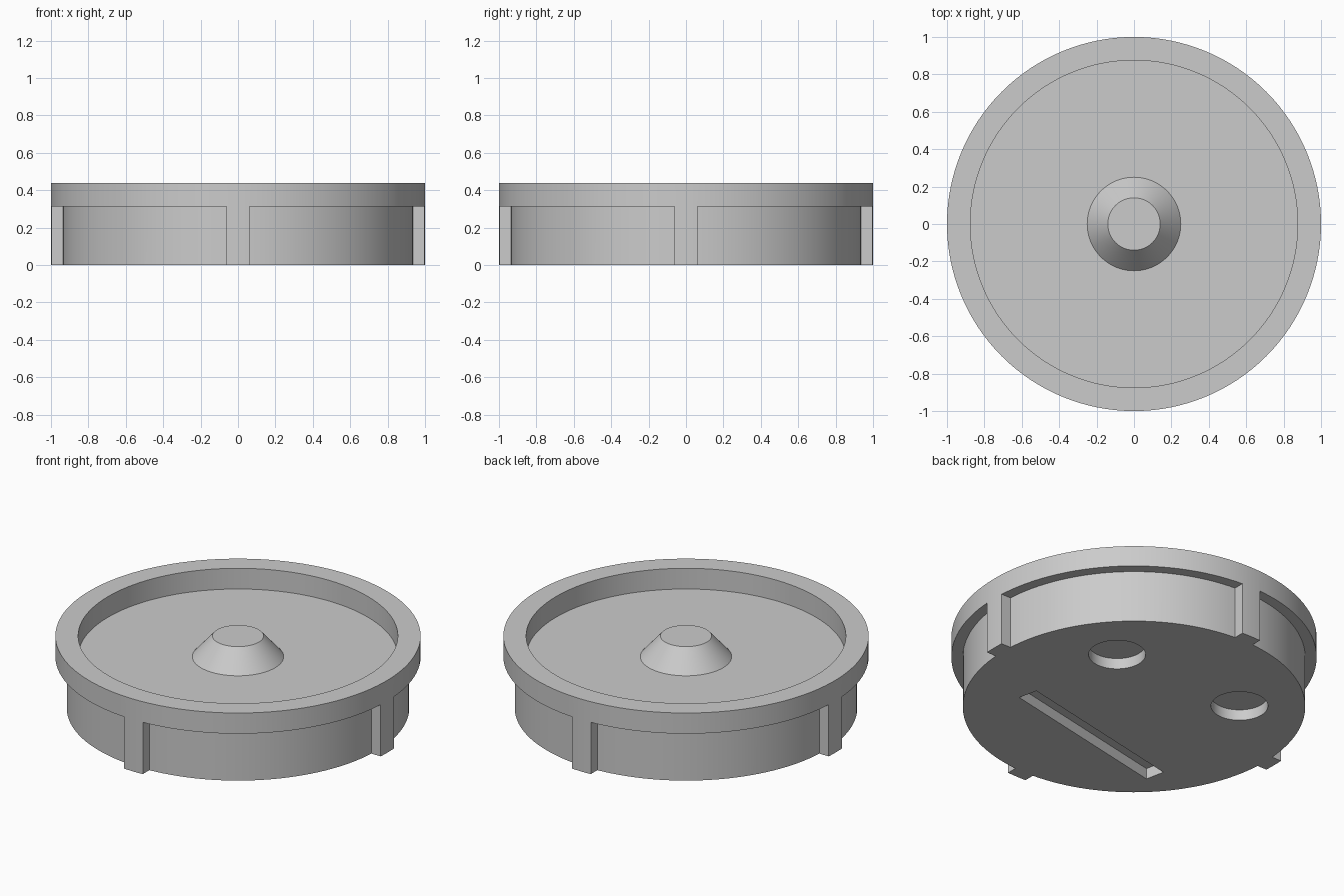
import bpy
import bmesh
from math import sin, cos, asin, pi, radians
from mathutils import Matrix, Vector

if "Cube" in bpy.data.objects:
    bpy.data.objects.remove(bpy.data.objects["Cube"], do_unlink=True)

SEGMENTS = 128
HEIGHT, LEDGE = 0.4375, 0.3125      # full height; bowl floor and rim underside
CORE, RIB_HALF = 0.9375, 0.0625     # recessed wall radius; half rib width
DEPTH = 0.065                       # depth of the cuts in the underside

grey = bpy.data.materials.new("light grey")
grey.use_nodes = True
colour = (0.6, 0.6, 0.6, 1)
grey.diffuse_color = colour
grey.node_tree.nodes["Principled BSDF"].inputs["Base Color"].default_value = colour


def make_object(name, bm):
    bmesh.ops.recalc_face_normals(bm, faces=bm.faces)
    mesh = bpy.data.meshes.new(name)
    bm.to_mesh(mesh)
    bm.free()
    mesh.materials.append(grey)
    obj = bpy.data.objects.new(name, mesh)
    bpy.context.collection.objects.link(obj)
    return obj


def prism(bm, outline, top):
    """Extrude a flat outline from below the base up to the given height."""
    low = -0.1
    face = bm.faces.new([bm.verts.new((x, y, low)) for x, y in outline])
    result = bmesh.ops.extrude_face_region(bm, geom=[face])
    verts = [v for v in result["geom"] if isinstance(v, bmesh.types.BMVert)]
    bmesh.ops.translate(bm, verts=verts, vec=(0, 0, top - low))


def arc(radius, start, end, steps):
    angles = [start + (end - start) * i / steps for i in range(steps + 1)]
    return [Vector((radius * cos(a), radius * sin(a))) for a in angles]


# Drum with raised rim, sunken floor and central cone knob, turned in one piece
profile = [(0, 0), (1, 0), (1, HEIGHT), (0.875, HEIGHT), (0.875, LEDGE),
           (0.25, LEDGE), (0.14, HEIGHT), (0, HEIGHT)]
bm = bmesh.new()
verts = [bm.verts.new((r, 0, z)) for r, z in profile]
edges = [bm.edges.new(pair) for pair in zip(verts, verts[1:])]
bmesh.ops.spin(bm, geom=verts + edges, axis=(0, 0, 1), cent=(0, 0, 0),
               angle=2 * pi, steps=SEGMENTS)
bmesh.ops.remove_doubles(bm, verts=bm.verts, dist=0.0001)
bmesh.ops.dissolve_limit(bm, angle_limit=0.001, verts=bm.verts, edges=bm.edges)
lid = make_object("ribbed_lid", bm)

bm = bmesh.new()
# Four wall recesses, leaving a rib on each axis
edge_angle = asin(RIB_HALF / CORE)
far = 1.2
recess = arc(CORE, edge_angle, pi / 2 - edge_angle, 32)
recess += [Vector(p) for p in ((RIB_HALF, far), (far, far), (far, RIB_HALF))]
for quarter in range(4):
    turn = Matrix.Rotation(quarter * pi / 2, 2)
    prism(bm, [turn @ p for p in recess], LEDGE)

# Two round pockets in the underside
for side in (-1, 1):
    centre = Vector((side * 0.4375, 0.377))
    prism(bm, [centre + p for p in arc(0.156, 0, 2 * pi, 64)[:-1]], DEPTH)

# Tilted slot in the underside
tilt = Matrix.Rotation(radians(12), 2)
corners = [Vector((0.565 * x, 0.059 * y))
           for x, y in ((-1, -1), (1, -1), (1, 1), (-1, 1))]
prism(bm, [Vector((-0.02, -0.387)) + tilt @ c for c in corners], DEPTH)
cutter = make_object("recess_cutter", bm)
cutter.hide_render = True

# Cut the recesses and finish the shading
bpy.ops.object.select_all(action="DESELECT")
bpy.context.view_layer.objects.active = lid
lid.select_set(True)
cut = lid.modifiers.new("recesses", "BOOLEAN")
cut.operation = "DIFFERENCE"
cut.solver = "EXACT"
cut.object = cutter
bpy.ops.object.modifier_apply(modifier=cut.name)
bpy.data.objects.remove(cutter, do_unlink=True)
bpy.ops.object.shade_smooth_by_angle(angle=radians(30))
